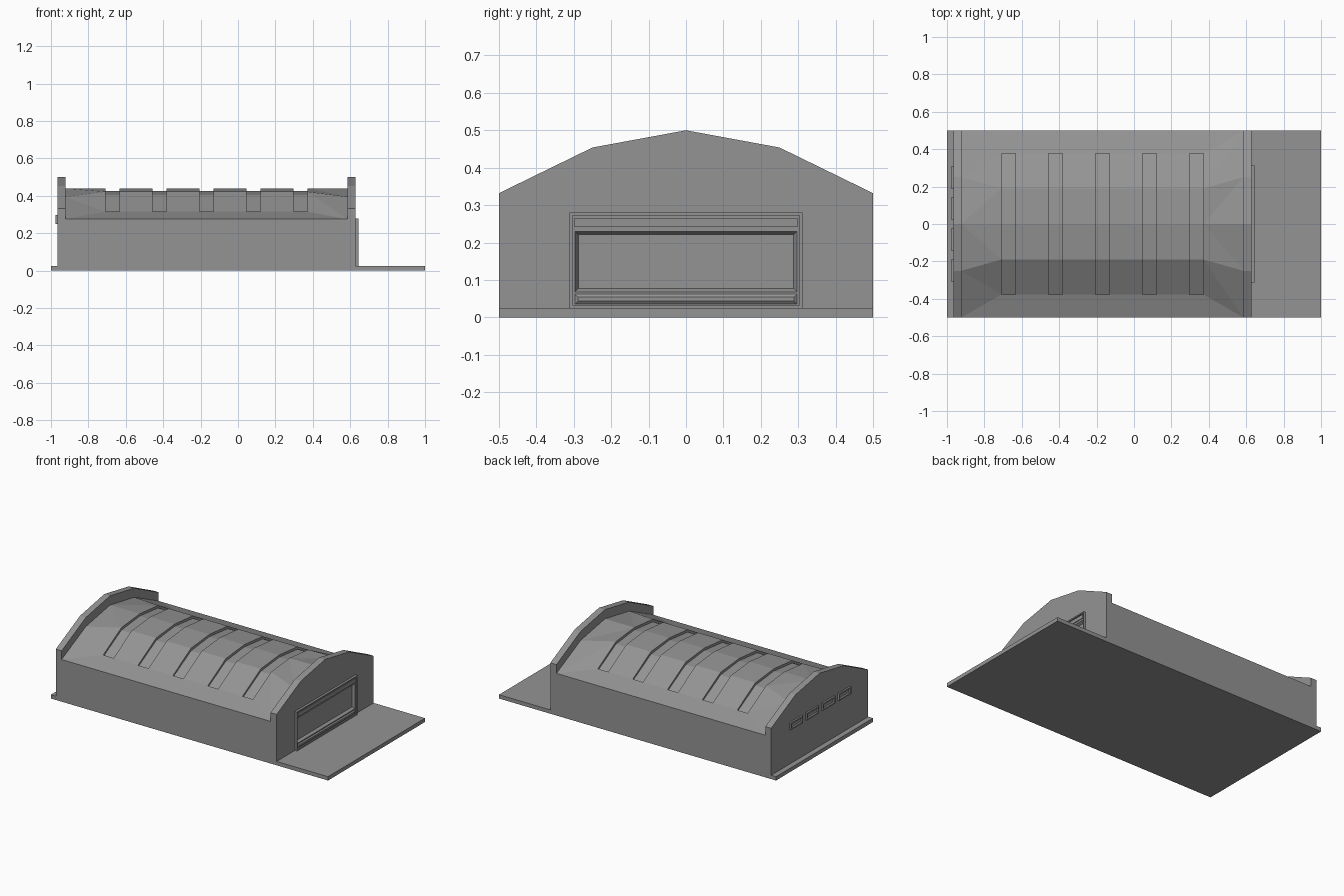
import bpy, bmesh

cube = bpy.data.objects.get("Cube")
if cube:
    bpy.data.objects.remove(cube, do_unlink=True)

grey = bpy.data.materials.new("concrete_grey")
grey.use_nodes = True
COLOUR = (0.295, 0.295, 0.295, 1)
grey.diffuse_color = COLOUR
grey.node_tree.nodes["Principled BSDF"].inputs["Base Color"].default_value = COLOUR


def finish(name, bm):
    bmesh.ops.remove_doubles(bm, verts=bm.verts, dist=1e-5)
    bmesh.ops.recalc_face_normals(bm, faces=bm.faces)
    mesh = bpy.data.meshes.new(name)
    bm.to_mesh(mesh)
    bm.free()
    mesh.materials.append(grey)
    obj = bpy.data.objects.new(name, mesh)
    bpy.context.collection.objects.link(obj)
    return obj


def add_face(bm, corners):
    """Add a face, splitting twisted quads from the inner to the outer side."""
    unique = []
    for v in corners:
        if all((v.co - u.co).length > 1e-5 for u in unique):
            unique.append(v)
    if len(unique) == 4:
        p, q, r, s = unique
        normal = (q.co - p.co).cross(r.co - p.co).normalized()
        if abs(normal.dot(s.co - p.co)) > 1e-4:
            if p.co.y + q.co.y < 0:
                bm.faces.new((p, q, s))
                bm.faces.new((q, r, s))
            else:
                bm.faces.new((p, q, r))
                bm.faces.new((p, r, s))
            return
    if len(unique) > 2:
        bm.faces.new(unique)


def loft(name, sections):
    """Join outlines, each given as (x, [(y, z), ...]), into one solid."""
    bm = bmesh.new()
    rows = [[bm.verts.new((x, y, z)) for y, z in pts] for x, pts in sections]
    n = len(rows[0])
    for a, b in zip(rows, rows[1:]):
        for i in range(n):
            j = (i + 1) % n
            add_face(bm, (a[i], a[j], b[j], b[i]))
    bm.faces.new(rows[0])
    bm.faces.new(rows[-1])
    return finish(name, bm)


def rect(y0, y1, z0, z1, inset=0):
    y0, y1, z0, z1 = y0 + inset, y1 - inset, z0 + inset, z1 - inset
    return [(y0, z0), (y1, z0), (y1, z1), (y0, z1)]


def box(name, x0, x1, *bounds):
    return loft(name, [(x0, rect(*bounds)), (x1, rect(*bounds))])


def arch(half):
    """Mirror half of an arch outline across y = 0, standing on the slab."""
    return [(-0.5, 0.025)] + half + [(-y, z) for y, z in half[-2::-1]] + [(0.5, 0.025)]


def cut(target, cutter):
    mod = target.modifiers.new("opening", "BOOLEAN")
    mod.operation = "DIFFERENCE"
    mod.solver = "EXACT"
    mod.object = cutter


# Ground slab
box("ground_slab", -1, 1, -0.5, 0.5, 0, 0.025)

# Hall outlines: raised end wall, roof at the end wall, roof ridge, groove floor
gable = arch([(-0.5, 0.332)] * 3 + [(-0.25, 0.454), (0, 0.5)])
end = arch([(-0.5, 0.275)] * 3 + [(-0.25, 0.395), (0, 0.44)])
high = arch([(-0.5, 0.275), (-0.377, 0.315), (-0.377, 0.315), (-0.19, 0.422), (0, 0.44)])
low = arch([(-0.5, 0.275), (-0.377, 0.315), (-0.377, 0.303), (-0.19, 0.405), (0, 0.425)])

# Hall with end walls and five shallow grooves across the roof
sections = [(-0.965, gable), (-0.923, gable), (-0.923, end)]
for i in range(5):
    x = -0.709 + i * 0.2515
    sections += [(x, high), (x, low), (x + 0.075, low), (x + 0.075, high)]
sections += [(0.585, end), (0.585, gable), (0.629, gable)]
hall = loft("hall_with_grooved_roof", sections)

# Large door: stepped frame, tapered recess, lintel and sill bar
frame = (-0.312, 0.312, 0.025, 0.28)
door_frame = loft("door_frame", [(0.629, rect(*frame)), (0.644, rect(*frame)),
                                 (0.644, rect(*frame, 0.008)), (0.637, rect(*frame, 0.008))])
leaf = (-0.297, 0.297, 0.068, 0.23)
cutter = loft("door_cutter", [(0.62, rect(*leaf, 0.009)), (0.637, rect(*leaf)),
                              (0.66, rect(*leaf))])
cutter.hide_render = True
cutter.hide_viewport = True
cut(hall, cutter)
cut(door_frame, cutter)
box("door_lintel", 0.637, 0.642, -0.298, 0.298, 0.242, 0.266)
sill = (-0.297, 0.297, 0.035, 0.062)
loft("door_sill_bar", [(0.637, rect(*sill)), (0.643, rect(*sill, 0.008))])

# Row of four small framed windows in the rear wall
for i in range(4):
    y = -0.311 + i * 0.1657
    pane = (y, y + 0.125, 0.25, 0.297)
    loft(f"rear_window_{i + 1}", [(-0.965, rect(*pane)), (-0.976, rect(*pane)),
                                  (-0.976, rect(*pane, 0.009)), (-0.967, rect(*pane, 0.011))])
